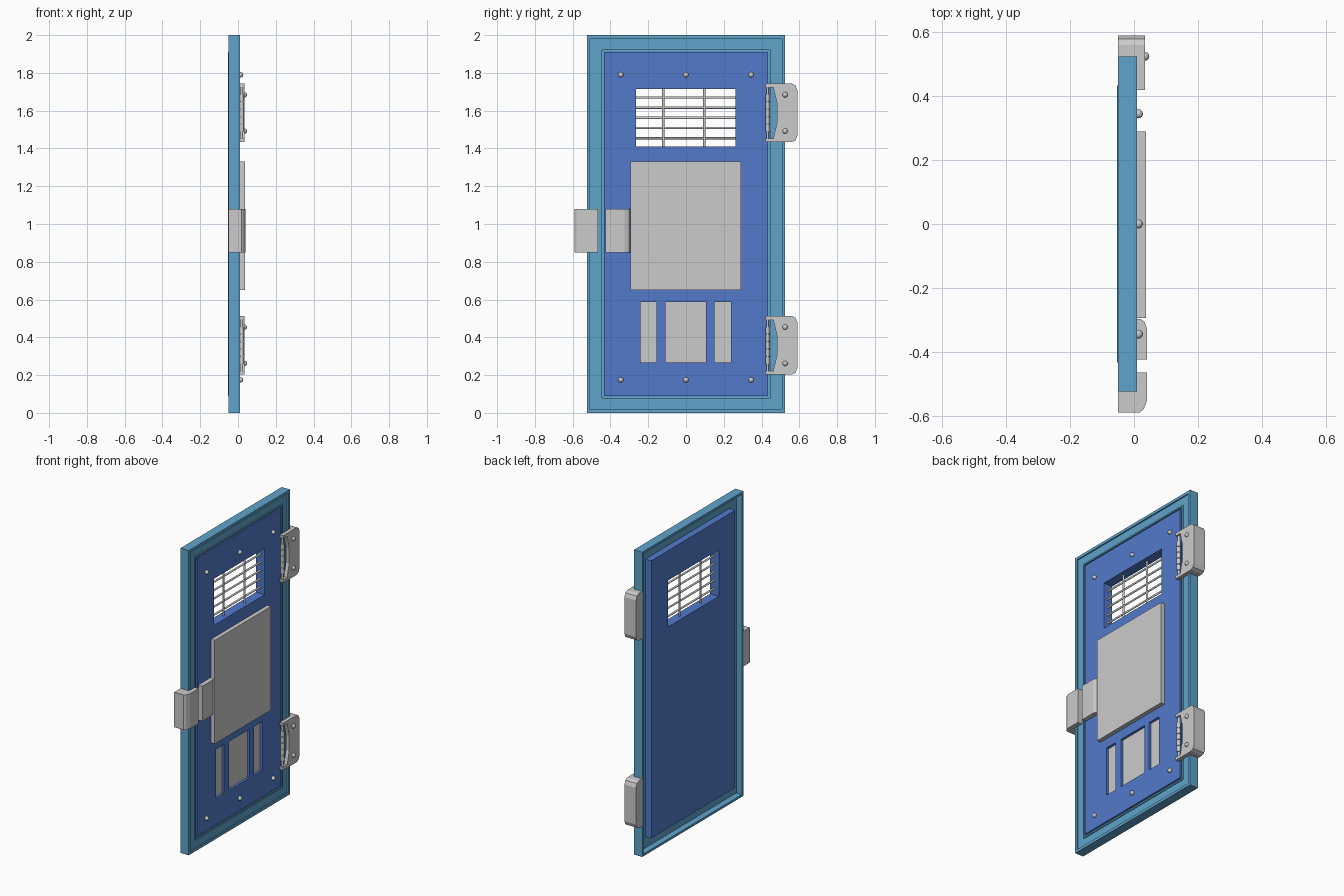
import bpy, bmesh, math
from mathutils import Vector

old = bpy.data.objects.get("Cube")
if old:
    bpy.data.objects.remove(old, do_unlink=True)


def material(name, rgb):
    m = bpy.data.materials.new(name)
    m.use_nodes = True
    m.diffuse_color = (*rgb, 1)
    bsdf = next(n for n in m.node_tree.nodes if n.type == 'BSDF_PRINCIPLED')
    bsdf.inputs["Base Color"].default_value = (*rgb, 1)
    return m


TEAL = material("frame teal", (0.115, 0.37, 0.6))
BLUE = material("panel blue", (0.085, 0.195, 0.6))
GREY = material("metal grey", (0.6, 0.6, 0.6))


def finish(name, bm, mat, smooth=False):
    bmesh.ops.recalc_face_normals(bm, faces=bm.faces)
    me = bpy.data.meshes.new(name)
    bm.to_mesh(me)
    bm.free()
    me.materials.append(mat)
    if smooth:
        me.polygons.foreach_set("use_smooth", [True] * len(me.polygons))
    ob = bpy.data.objects.new(name, me)
    bpy.context.collection.objects.link(ob)
    return ob


def box(name, x, y, z, mat):
    """Box from (low, high) ranges."""
    bm = bmesh.new()
    bmesh.ops.create_cube(bm, size=1)
    for v in bm.verts:
        v.co = [r[0] if c < 0 else r[1] for c, r in zip(v.co, (x, y, z))]
    return finish(name, bm, mat)


def prism(name, points, axis, low, high, mat):
    """Extrude a flat outline along x (points are y, z) or z (points are x, y)."""
    bm = bmesh.new()
    place = (lambda a, b: (low, a, b)) if axis == 'x' else (lambda a, b: (a, b, low))
    face = bm.faces.new([bm.verts.new(place(*p)) for p in points])
    out = bmesh.ops.extrude_face_region(bm, geom=[face])
    move = Vector((high - low, 0, 0) if axis == 'x' else (0, 0, high - low))
    for v in out["geom"]:
        if isinstance(v, bmesh.types.BMVert):
            v.co += move
    return finish(name, bm, mat)


def rod(name, start, end, radius, mat):
    a, b = Vector(start), Vector(end)
    bm = bmesh.new()
    bmesh.ops.create_cone(bm, cap_ends=True, segments=12, radius1=radius,
                          radius2=radius, depth=(b - a).length)
    turn = Vector((0, 0, 1)).rotation_difference(b - a).to_matrix()
    bmesh.ops.rotate(bm, verts=bm.verts, matrix=turn)
    bmesh.ops.translate(bm, verts=bm.verts, vec=(a + b) / 2)
    return finish(name, bm, mat)


def rivet(name, x, y, z):
    bm = bmesh.new()
    bmesh.ops.create_uvsphere(bm, u_segments=16, v_segments=10, radius=0.014)
    bmesh.ops.translate(bm, verts=bm.verts, vec=(x, y, z))
    return finish(name, bm, GREY, True)


# Door frame: one stepped section swept round the rectangle (inset, x)
section = [(0, -0.05), (0, 0.01), (0.018, 0.01), (0.018, 0.002), (0.07, 0.002),
           (0.07, 0.008), (0.08, 0.008), (0.08, 0), (0.091, 0),
           (0.091, -0.01), (0.015, -0.01), (0.015, -0.05)]
bm = bmesh.new()
rings = []
for d, x in section:
    h, w = 1 - d, 0.525 - d
    rings.append([bm.verts.new((x, sy * w, 1 + sz * h))
                  for sy, sz in ((-1, -1), (1, -1), (1, 1), (-1, 1))])
for i, ring in enumerate(rings):
    nxt = rings[(i + 1) % len(rings)]
    for j in range(4):
        k = (j + 1) % 4
        bm.faces.new((ring[j], ring[k], nxt[k], nxt[j]))
finish("door_frame", bm, TEAL)

# Door panel with a window opening and three recessed slots
FRONT = 0.01
panel = box("door_panel", (-0.053, FRONT), (-0.434, 0.434), (0.09, 1.91), BLUE)
slots = [(-0.24, -0.157), (-0.108, 0.107), (0.15, 0.238)]
slot_z = (0.267, 0.587)
cutters = [box("window_cutter", (-0.2, 0.2), (-0.264, 0.262), (1.41, 1.715), BLUE)]
cutters += [box("slot_cutter", (-0.012, 0.1), s, slot_z, BLUE) for s in slots]
bpy.context.view_layer.objects.active = panel
for c in cutters:
    c.hide_render = True
    mod = panel.modifiers.new("cut", 'BOOLEAN')
    mod.operation, mod.solver, mod.object = 'DIFFERENCE', 'EXACT', c
    bpy.ops.object.modifier_apply(modifier=mod.name)
    bpy.data.objects.remove(c, do_unlink=True)
for s in slots:
    box("slot_plate", (-0.012, -0.006), s, slot_z, GREY)

# Window bars
for i in range(5):
    z = 1.454 + i * 0.054
    rod("window_crossbar", (-0.02, -0.264, z), (-0.02, 0.262, z), 0.006, GREY)
for y in (-0.12, 0.097):
    rod("window_upright", (-0.02, y, 1.41), (-0.02, y, 1.715), 0.006, GREY)

# Centre plate and panel rivets
box("centre_plate", (FRONT, 0.037), (-0.294, 0.29), (0.65, 1.33), GREY)
for z in (0.175, 1.79):
    for y in (-0.345, 0, 0.345):
        rivet("panel_rivet", 0.014, y, z)

# Hinges: notched front leaf, edge block, knuckles and rivets
for zc in (1.588, 0.358):
    half = [(0.42, 0.135), (0.42, 0.155), (0.56, 0.155), (0.58, 0.145), (0.59, 0.12)]
    notch = [(0.482, 0.05), (0.462, 0.135)]
    leaf = [(y, zc + z) for y, z in half] + [(y, zc - z) for y, z in reversed(half)]
    leaf += [(y, zc - z) for y, z in reversed(notch)] + [(y, zc + z) for y, z in notch]
    prism("hinge_leaf", leaf, 'x', FRONT, 0.034, GREY)
    side = [(0.525, 0.155)] + half[2:]
    block = [(y, zc + z) for y, z in side] + [(y, zc - z) for y, z in reversed(side)]
    prism("hinge_block", block, 'x', -0.05, FRONT, GREY)
    rod("hinge_pin", (0.02, 0.432, zc - 0.14), (0.02, 0.432, zc + 0.14), 0.007, GREY)
    for i in range(5):
        z = zc + (i - 2) * 0.04
        rod("hinge_knuckle", (0.02, 0.432, z - 0.018), (0.02, 0.432, z + 0.018),
            0.012, GREY)
    for dz in (-0.096, 0.096):
        rivet("hinge_rivet", 0.034, 0.525, zc + dz)

# Latch: a keeper wrapped round the frame edge and a bolt case on the panel
keeper = [(FRONT, -0.465), (0.04, -0.465), (0.04, -0.555), (0.03, -0.58),
          (0.018, -0.59), (-0.05, -0.59), (-0.05, -0.525), (FRONT, -0.525)]
prism("latch_keeper", keeper, 'z', 0.85, 1.08, GREY)
case = [(FRONT, -0.425), (0.04, -0.425), (0.04, -0.325), (0.032, -0.305),
        (0.02, -0.297), (FRONT, -0.297)]
prism("latch_case", case, 'z', 0.85, 1.08, GREY)
